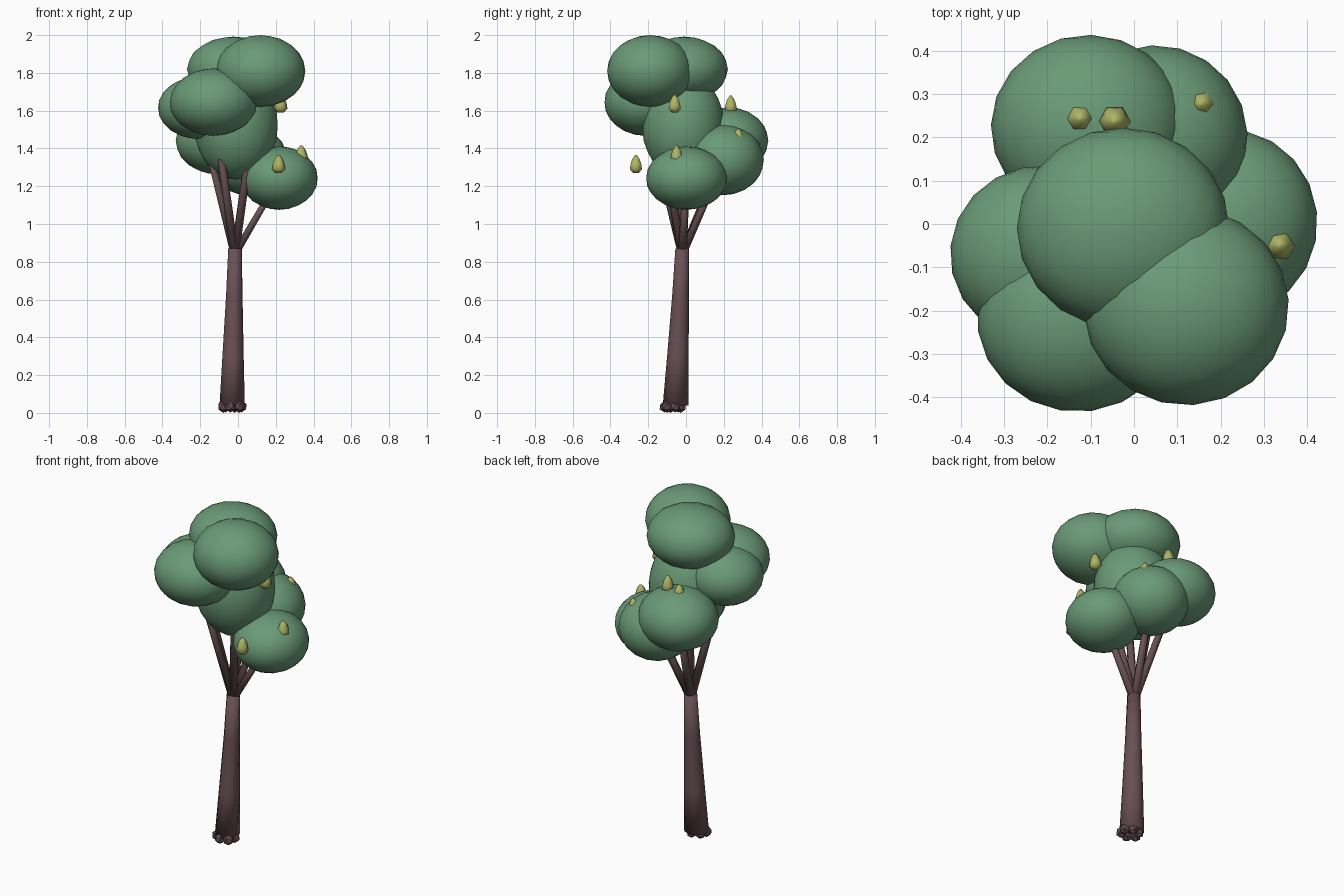
import bpy, bmesh, math, random
from mathutils import Vector, Matrix

if "Cube" in bpy.data.objects:
    bpy.data.objects.remove(bpy.data.objects["Cube"])

random.seed(4)


def mat(name, rgb):
    m = bpy.data.materials.new(name)
    m.diffuse_color = (*rgb, 1)
    m.use_nodes = True
    m.node_tree.nodes["Principled BSDF"].inputs["Base Color"].default_value = m.diffuse_color
    return m


LEAF = mat("leaf green", (0.145, 0.325, 0.185))
BARK = mat("bark brown", (0.14, 0.08, 0.088))
FRUIT = mat("fruit yellow green", (0.42, 0.46, 0.13))


def finish(name, bm, material, smooth):
    bmesh.ops.recalc_face_normals(bm, faces=bm.faces)
    me = bpy.data.meshes.new(name)
    bm.to_mesh(me)
    bm.free()
    me.materials.append(material)
    for p in me.polygons:
        p.use_smooth = smooth
    ob = bpy.data.objects.new(name, me)
    bpy.context.collection.objects.link(ob)
    return ob


def loft(name, rings, sides, material, smooth=False):
    """Capped tube through (centre, radius) rings."""
    bm = bmesh.new()
    loops = []
    for c, r in rings:
        loops.append([bm.verts.new((c[0] + r * math.cos(2 * math.pi * i / sides),
                                    c[1] + r * math.sin(2 * math.pi * i / sides), c[2]))
                      for i in range(sides)])
    for a, b in zip(loops, loops[1:]):
        for i in range(sides):
            j = (i + 1) % sides
            bm.faces.new((a[i], a[j], b[j], b[i]))
    bm.faces.new(loops[0][::-1])
    bm.faces.new(loops[-1])
    return finish(name, bm, material, smooth)


def ellipsoid(name, centre, radii, level, material, smooth, spin=0.0):
    bm = bmesh.new()
    bmesh.ops.create_icosphere(
        bm, subdivisions=level, radius=1,
        matrix=Matrix.Translation(centre) @ Matrix.Diagonal((*radii, 1))
        @ Matrix.Rotation(spin, 4, 'Z'))
    return finish(name, bm, material, smooth)


# Leaning trunk
loft("trunk", [((-0.033, -0.055, 0.04), 0.069), ((-0.028, -0.043, 0.3), 0.058),
               ((-0.021, -0.029, 0.62), 0.045), ((-0.017, -0.02, 0.87), 0.037)],
     9, BARK, True)

# Lumpy roots around the foot
for i in range(6):
    a = math.tau * i / 6 + 0.3
    c = (-0.03 + 0.05 * math.cos(a), -0.07 + 0.043 * math.sin(a), 0.033)
    ellipsoid(f"root_{i + 1}", c, (0.031, 0.031, 0.031 + 0.002 * (i % 2)), 1,
              BARK, False, random.random() * 6)

# Leaf clumps: name, centre, radii
clumps = [
    ("top", (-0.025, -0.01, 1.82), (0.245, 0.232, 0.172)),
    ("front_right", (0.12, -0.19, 1.81), (0.237, 0.228, 0.19)),
    ("front_left", (-0.13, -0.217, 1.645), (0.232, 0.216, 0.178)),
    ("left", (-0.21, -0.07, 1.615), (0.214, 0.205, 0.165)),
    ("back_left", (-0.105, 0.223, 1.44), (0.225, 0.213, 0.178)),
    ("back_right", (0.05, 0.2, 1.34), (0.212, 0.212, 0.187)),
    ("right", (0.218, 0.003, 1.243), (0.205, 0.215, 0.168)),
    ("core", (-0.01, -0.015, 1.52), (0.222, 0.218, 0.285)),
]
for i, (n, c, r) in enumerate(clumps):
    ellipsoid("leaf_clump_" + n, c, r, 3, LEAF, True, i * 0.7)

# Branches fan out from the trunk top into the clumps
fork = Vector((-0.018, -0.02, 0.84))
for n, c, r in clumps[1:7]:
    d = Vector(c) - fork
    loft("branch_" + n, [(fork, 0.024), (fork + d * 0.9, 0.019)], 7, BARK, True)

# Pointed six-sided fruits
fruits = [(0.215, -0.265, 1.315), (0.335, -0.05, 1.365), (0.155, 0.277, 1.455),
          (0.225, -0.06, 1.635), (-0.045, 0.237, 1.63), (-0.125, 0.243, 1.60)]
profile = [(-0.045, 0.018), (-0.025, 0.037), (0.0, 0.033), (0.028, 0.023), (0.05, 0.006)]
for i, (x, y, z) in enumerate(fruits):
    loft(f"fruit_{i + 1}", [((x, y, z + h), r) for h, r in profile], 6, FRUIT, True)
